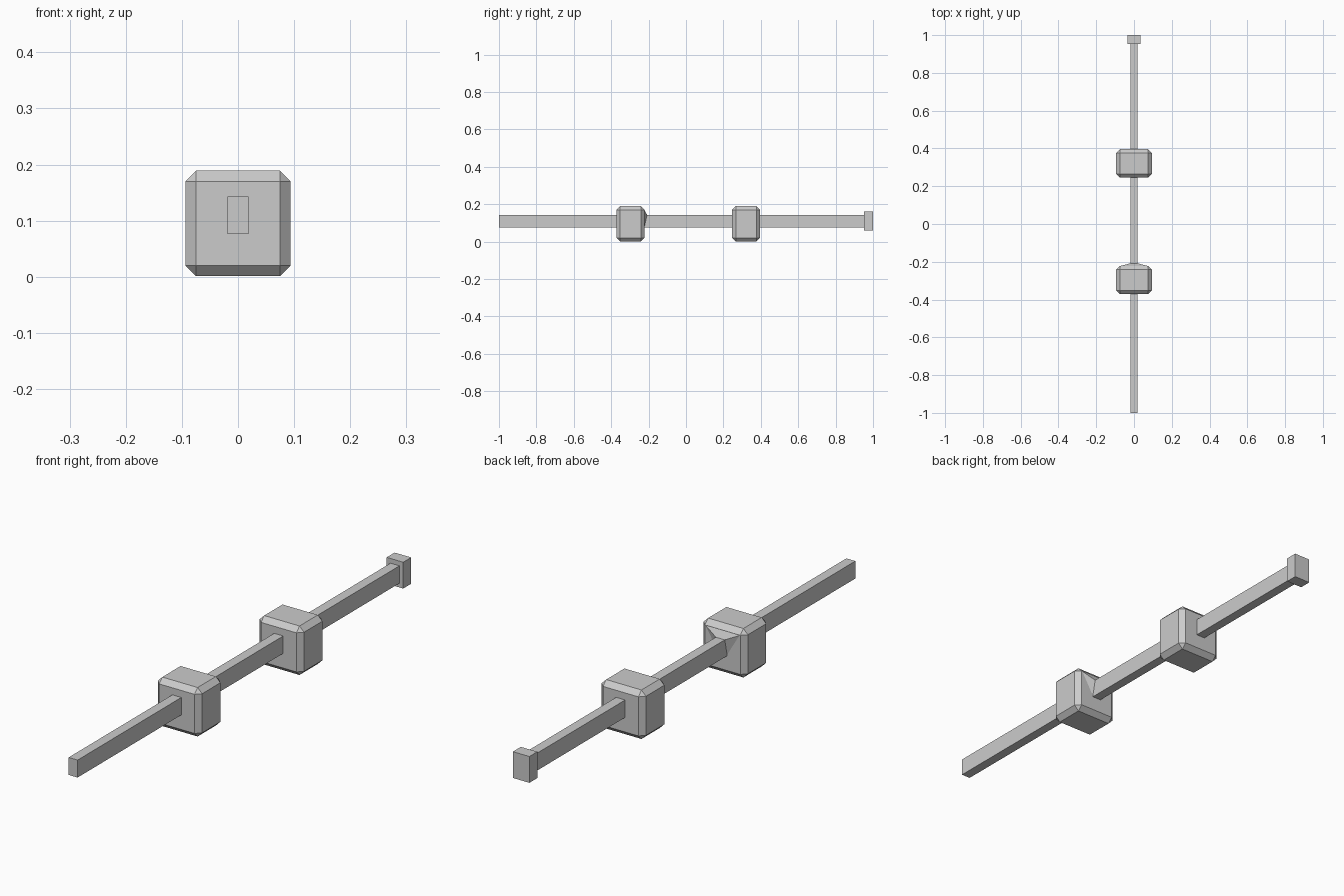
import bpy, bmesh
from mathutils import Vector

if "Cube" in bpy.data.objects:
    bpy.data.objects.remove(bpy.data.objects["Cube"])


def box(name, lo, hi, bevel=0.0):
    lo, hi = Vector(lo), Vector(hi)
    bm = bmesh.new()
    bmesh.ops.create_cube(bm, size=1)
    for v in bm.verts:
        v.co = (lo + hi) / 2 + Vector(a * b for a, b in zip(v.co, hi - lo))
    if bevel:
        bmesh.ops.bevel(bm, geom=bm.edges[:], offset=bevel, segments=1,
                        affect='EDGES', profile=0.5)
    return finish(name, bm)


def finish(name, bm):
    bmesh.ops.recalc_face_normals(bm, faces=bm.faces)
    mesh = bpy.data.meshes.new(name)
    bm.to_mesh(mesh)
    bm.free()
    obj = bpy.data.objects.new(name, mesh)
    bpy.context.collection.objects.link(obj)
    return obj


# Long rectangular bar and its end stop
box("bar", (-0.019, -1, 0.076), (0.019, 0.97, 0.143))
box("end_stop", (-0.035, 0.952, 0.06), (0.035, 1, 0.161))

# Two chamfered blocks threaded on the bar
for name, y in (("front_block", -0.371), ("rear_block", 0.247)):
    box(name, (-0.094, y, 0.001), (0.094, y + 0.149, 0.189), 0.019)

# Small raised facet on the front block where the bar leaves it
bm = bmesh.new()
for co in ((-0.075, -0.223, 0.17), (0.075, -0.223, 0.17),
           (-0.019, -0.208, 0.143), (0.019, -0.208, 0.143),
           (-0.019, -0.223, 0.076), (0.019, -0.223, 0.076)):
    bm.verts.new(co)
bmesh.ops.convex_hull(bm, input=bm.verts[:])
finish("bar_collar", bm)
